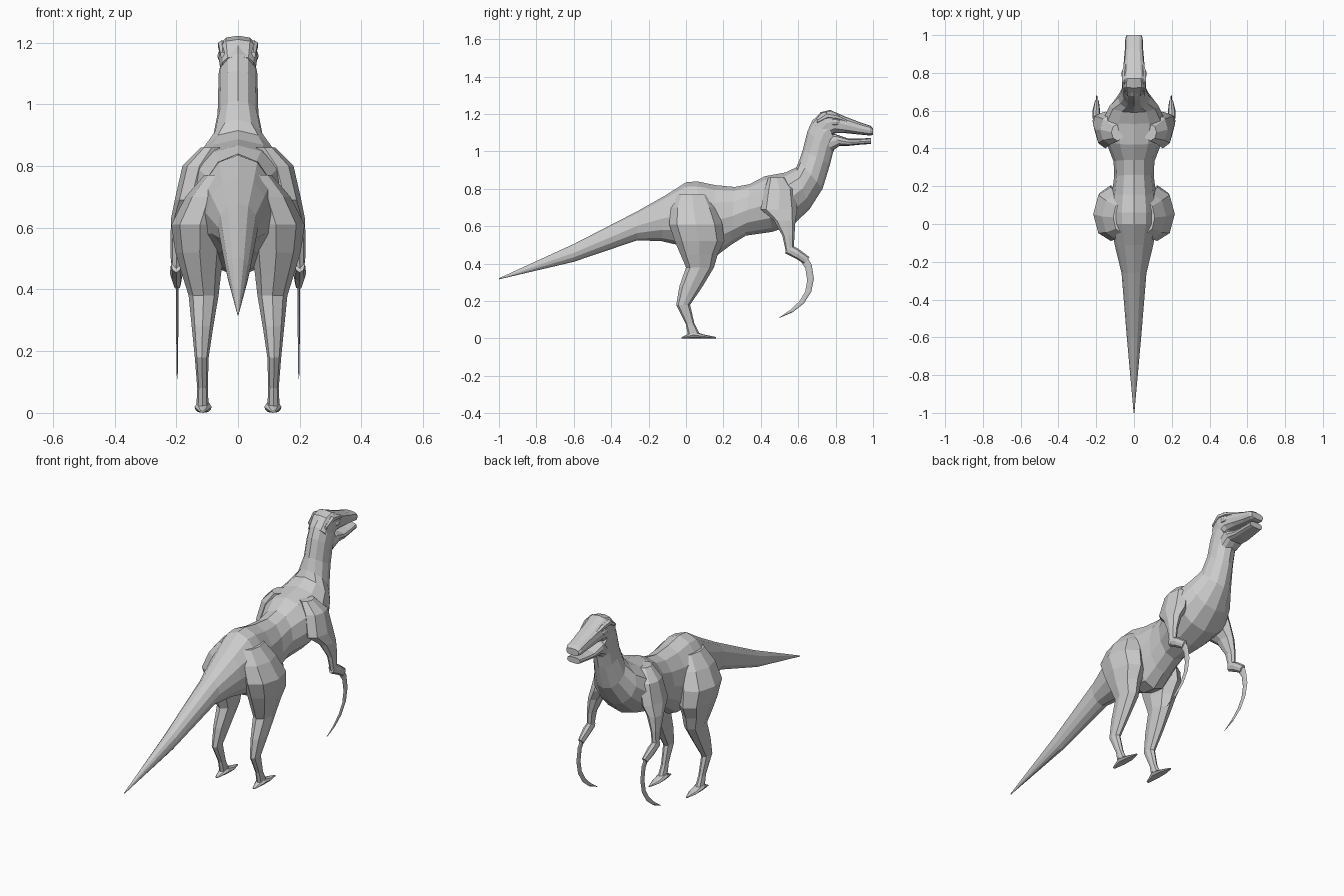
import bpy, bmesh, math

skin = bpy.data.materials.new("plain_grey")
skin.diffuse_color = (0.6, 0.6, 0.6, 1)


def loft(name, sections, sides=12, power=1.0, mirror=False):
    """Sections: (top_y, top_z, bottom_y, bottom_z, centre_x, half_width)."""
    bm = bmesh.new()
    rings = []
    for ya, za, yb, zb, xc, w in sections:
        ring = []
        for i in range(sides):
            t = 2 * math.pi * i / sides
            c, s = math.cos(t), math.sin(t)
            c = math.copysign(abs(c) ** power, c)
            s = math.copysign(abs(s) ** power, s)
            ring.append(bm.verts.new((xc + s * w,
                                      (ya + yb) / 2 + c * (ya - yb) / 2,
                                      (za + zb) / 2 + c * (za - zb) / 2)))
        rings.append(ring)
    for r, q in zip(rings, rings[1:]):
        for i in range(sides):
            j = (i + 1) % sides
            bm.faces.new((r[i], r[j], q[j], q[i]))
    bm.faces.new(rings[0])
    bm.faces.new(rings[-1])
    bmesh.ops.recalc_face_normals(bm, faces=bm.faces)
    me = bpy.data.meshes.new(name)
    bm.to_mesh(me)
    bm.free()
    me.materials.append(skin)
    ob = bpy.data.objects.new(name, me)
    bpy.context.collection.objects.link(ob)
    if mirror:
        ob.modifiers.new("Mirror", 'MIRROR').use_mirror_merge = False
    return ob


def flat_rows(rows):
    """Horizontal sections (z, y_front, y_back, x_in, x_out) for limbs."""
    return [(y1, z, y0, z, (x0 + x1) / 2, (x1 - x0) / 2) for z, y0, y1, x0, x1 in rows]


# Tail, trunk and neck
loft("body", [(ya, za, yb, zb, 0, w) for ya, za, yb, zb, w in [
    (-1.0, .322, -1.0, .316, .002),
    (-.60, .505, -.60, .41, .038),
    (-.26, .68, -.26, .525, .066),
    (-.11, .765, -.13, .52, .10),
    (0, .835, 0, .49, .125),
    (.06, .84, .08, .45, .13),
    (.155, .82, .16, .44, .118),
    (.26, .81, .24, .50, .105),
    (.34, .825, .32, .55, .108),
    (.42, .867, .46, .57, .15),
    (.53, .887, .57, .605, .165),
    (.59, .915, .66, .69, .13),
    (.605, .95, .73, .80, .085),
    (.625, 1.01, .77, .93, .066),
    (.65, 1.11, .785, .99, .064),
    (.675, 1.165, .80, 1.03, .063),
    (.72, 1.205, .81, 1.04, .058)]])

# Skull with upper jaw
loft("upper_head", [(ya, za, yb, zb, 0, w) for ya, za, yb, zb, w in [
    (.675, 1.155, .75, 1.06, .055),
    (.72, 1.21, .785, 1.09, .063),
    (.77, 1.222, .80, 1.098, .062),
    (.85, 1.187, .85, 1.098, .055),
    (.93, 1.156, .93, 1.09, .048),
    (.985, 1.138, .985, 1.085, .046),
    (1.0, 1.125, 1.0, 1.088, .038)]], power=.7)

# Lower jaw
loft("lower_jaw", [(ya, za, yb, zb, 0, w) for ya, za, yb, zb, w in [
    (.73, 1.095, .78, 1.0, .052),
    (.80, 1.092, .82, 1.03, .056),
    (.87, 1.068, .87, 1.03, .051),
    (.93, 1.068, .93, 1.036, .046),
    (.99, 1.073, .99, 1.04, .04)]], power=.7)

# Brow ridge over each eye
loft("brow_ridge", [
    (.70, 1.17, .70, 1.15, .05, .008),
    (.75, 1.208, .76, 1.175, .052, .014),
    (.81, 1.197, .81, 1.17, .05, .014),
    (.87, 1.165, .87, 1.155, .043, .006)], sides=6, mirror=True)

# Eyes
loft("eye", [
    (.765, 1.165, .765, 1.15, .054, .004),
    (.785, 1.176, .785, 1.138, .054, .013),
    (.805, 1.176, .805, 1.138, .053, .013),
    (.825, 1.165, .825, 1.15, .052, .004)], sides=8, mirror=True)

# Hind legs
loft("hind_leg", flat_rows([
    (.77, -.05, .12, .02, .11),
    (.70, -.08, .16, .02, .17),
    (.61, -.09, .195, .03, .216),
    (.52, -.06, .205, .045, .203),
    (.45, -.03, .17, .055, .182),
    (.38, .0, .15, .063, .16),
    (.28, -.035, .09, .08, .15),
    (.18, -.052, .022, .095, .14),
    (.08, -.002, .045, .098, .132),
    (.02, .01, .075, .095, .135)]), sides=8, mirror=True)

# Feet
loft("foot", [
    (-.025, .006, -.025, 0, .115, .008),
    (.04, .038, .04, 0, .113, .028),
    (.10, .02, .10, 0, .113, .024),
    (.16, .008, .16, 0, .115, .004)], sides=8, mirror=True)

# Shoulders and upper arms
loft("upper_arm", flat_rows([
    (.86, .44, .53, .05, .12),
    (.80, .42, .58, .07, .18),
    (.69, .40, .595, .10, .205),
    (.63, .47, .585, .145, .217),
    (.55, .515, .58, .175, .219),
    (.46, .535, .575, .185, .217)]), sides=8, mirror=True)

# Forearms
loft("forearm", [
    (.545, .51, .53, .455, .20, .017),
    (.60, .48, .59, .425, .20, .021),
    (.66, .435, .63, .40, .197, .012)], sides=8, mirror=True)

# Long flat curved claws
loft("claw", [
    (.64, .45, .615, .41, .197, .005),
    (.672, .395, .638, .375, .197, .005),
    (.684, .32, .648, .31, .197, .004),
    (.67, .25, .637, .25, .197, .004),
    (.63, .187, .607, .20, .197, .003),
    (.57, .14, .558, .153, .197, .003),
    (.50, .11, .50, .113, .197, .001)], sides=6, mirror=True)
